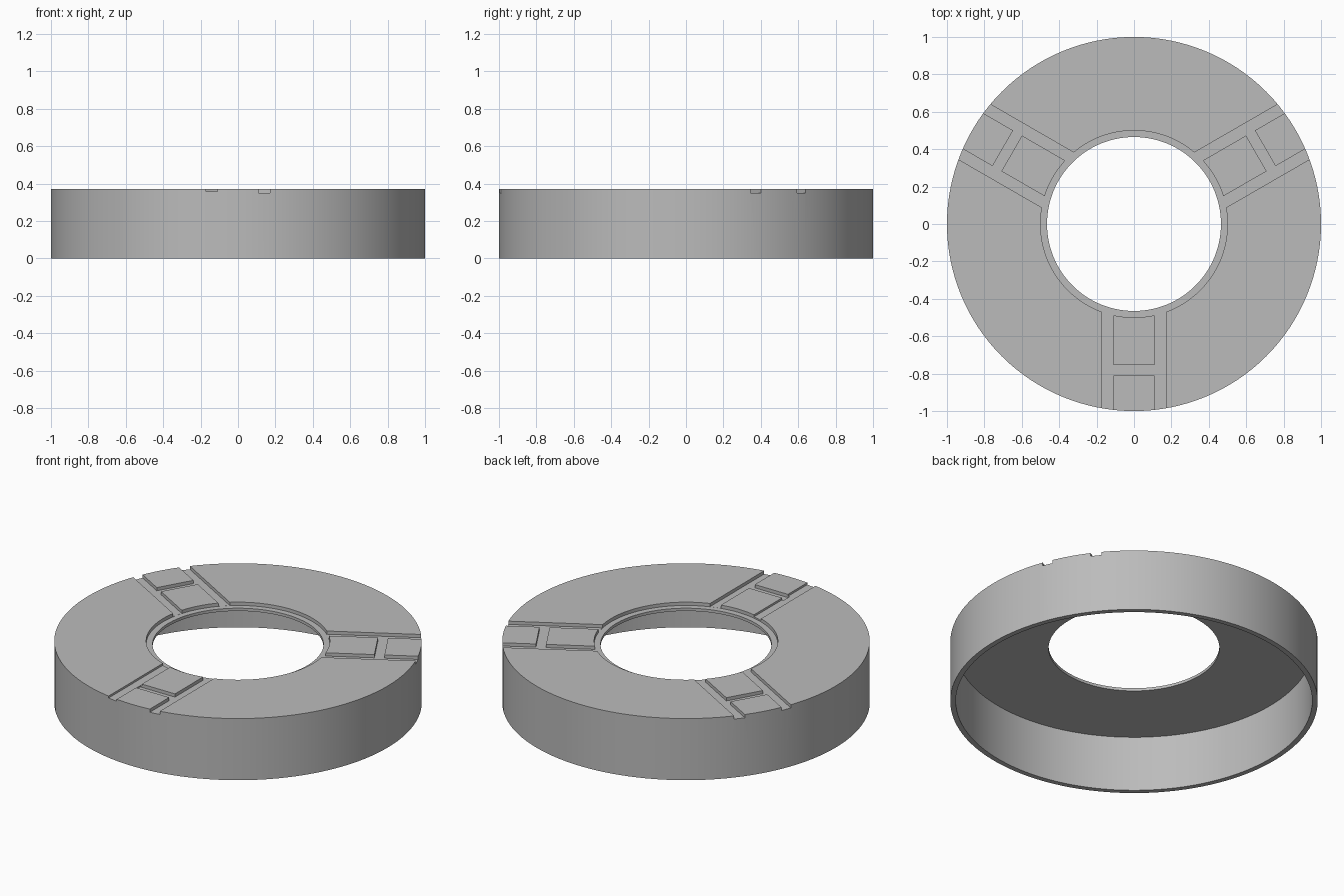
import bpy, bmesh
from math import radians, tau
from mathutils import Matrix, Vector

cube = bpy.data.objects.get("Cube")
if cube:
    bpy.data.objects.remove(cube, do_unlink=True)

HEIGHT = 0.37
SEGMENTS = 128
GROOVE = 0.0195

# Single grey material
grey = bpy.data.materials.new("plain grey")
grey.use_nodes = True
colour = (0.5, 0.5, 0.5, 1)
grey.diffuse_color = colour
grey.node_tree.nodes["Principled BSDF"].inputs["Base Color"].default_value = colour


def add_object(name, bm):
    bmesh.ops.recalc_face_normals(bm, faces=bm.faces)
    mesh = bpy.data.meshes.new(name)
    bm.to_mesh(mesh)
    bm.free()
    mesh.materials.append(grey)
    obj = bpy.data.objects.new(name, mesh)
    bpy.context.collection.objects.link(obj)
    return obj


def box_cutter(x0, x1, y0, y1, depth, angle):
    """Box that sinks into the top by depth, turned about the centre."""
    bm = bmesh.new()
    z0, z1 = HEIGHT - depth, HEIGHT + 0.1
    size = Vector((x1 - x0, y1 - y0, z1 - z0))
    centre = Vector((x0 + x1, y0 + y1, z0 + z1)) / 2
    place = (Matrix.Rotation(radians(angle), 4, "Z")
             @ Matrix.Translation(centre) @ Matrix.Diagonal(size.to_4d()))
    bmesh.ops.create_cube(bm, size=1, matrix=place)
    cutter = add_object("groove_cutter", bm)
    cutter.hide_render = True
    return cutter


# Turned cover: thin skirt, top plate, and a step around the hole
profile = [(1, 0), (1, HEIGHT), (0.5, HEIGHT), (0.5, 0.35),
           (0.465, 0.35), (0.465, 0.333), (0.97, 0.333), (0.97, 0)]
bm = bmesh.new()
verts = [bm.verts.new((r, 0, z)) for r, z in profile]
edges = [bm.edges.new((a, b)) for a, b in zip(verts, verts[1:] + verts[:1])]
bmesh.ops.spin(bm, geom=verts + edges, cent=(0, 0, 0), axis=(0, 0, 1),
               angle=tau, steps=SEGMENTS, use_merge=True)
bmesh.ops.remove_doubles(bm, verts=bm.verts, dist=0.0001)
cover = add_object("ring_cover", bm)

# Three arms: two radial grooves joined by a cross groove
cutters = []
for angle in (0, 120, 240):
    left_depth = 0.012 if angle == 0 else GROOVE
    cutters += [
        box_cutter(-0.17, -0.11, -1.1, -0.46, left_depth, angle),
        box_cutter(0.11, 0.17, -1.1, -0.46, GROOVE, angle),
        box_cutter(-0.12, 0.12, -0.81, -0.755, GROOVE, angle),
    ]

bpy.ops.object.select_all(action="DESELECT")
bpy.context.view_layer.objects.active = cover
cover.select_set(True)
for cutter in cutters:
    cut = cover.modifiers.new("groove", "BOOLEAN")
    cut.operation = "DIFFERENCE"
    cut.solver = "EXACT"
    cut.object = cutter
    bpy.ops.object.modifier_apply(modifier=cut.name)
    bpy.data.objects.remove(cutter, do_unlink=True)

bpy.ops.object.shade_smooth_by_angle(angle=radians(30))
